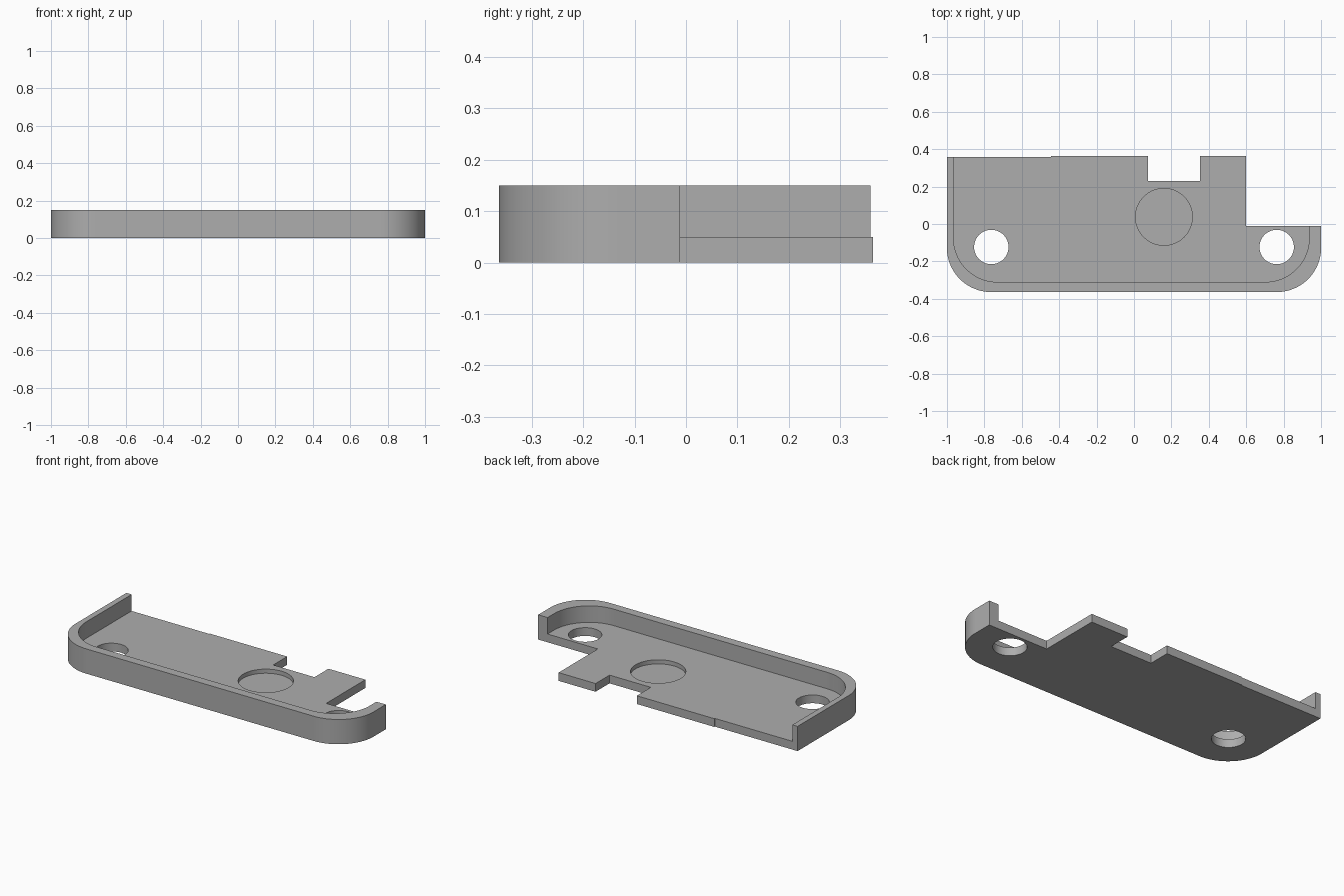
import bpy, bmesh, math
from mathutils import Vector

cube = bpy.data.objects.get("Cube")
if cube:
    bpy.data.objects.remove(cube, do_unlink=True)

grey = bpy.data.materials.new("plain grey")
grey.use_nodes = True
colour = (0.42, 0.42, 0.42, 1)
grey.diffuse_color = colour
grey.node_tree.nodes["Principled BSDF"].inputs["Base Color"].default_value = colour


def arc(cx, cy, r, start, end, steps=24):
    """Points along an arc, angles in degrees."""
    angles = [math.radians(start + (end - start) * i / steps) for i in range(steps + 1)]
    return [(cx + r * math.cos(a), cy + r * math.sin(a)) for a in angles]


def prism(name, outline, z0, z1):
    """Closed outline extruded from z0 to z1."""
    bm = bmesh.new()
    face = bm.faces.new([bm.verts.new((x, y, z0)) for x, y in outline])
    top = bmesh.ops.extrude_face_region(bm, geom=[face])["geom"]
    bmesh.ops.translate(bm, vec=Vector((0, 0, z1 - z0)),
                        verts=[v for v in top if isinstance(v, bmesh.types.BMVert)])
    bmesh.ops.recalc_face_normals(bm, faces=bm.faces)
    mesh = bpy.data.meshes.new(name)
    bm.to_mesh(mesh)
    bm.free()
    mesh.materials.append(grey)
    ob = bpy.data.objects.new(name, mesh)
    bpy.context.collection.objects.link(ob)
    return ob


def disc(name, x, y, r, z0, z1):
    return prism(name, arc(x, y, r, 0, 360, 64)[:-1], z0, z1)


# Tray body: rounded front corners, stepped and notched back edge
FLOOR, RIM = 0.05, 0.15
HOLE_X, HOLE_Y = 0.763, -0.123
BACK = 0.364
outline = arc(-HOLE_X, HOLE_Y, 0.2375, 180, 270) + arc(HOLE_X, HOLE_Y, 0.2375, 270, 360)
outline = [(max(-1, min(1, x)), max(-BACK, y - 0.0035)) for x, y in outline]
outline += [(1, -0.012), (0.6, -0.012), (0.6, BACK), (0.352, BACK), (0.352, 0.23),
            (0.075, 0.23), (0.075, BACK), (-0.445, BACK), (-0.445, 0.359), (-1, 0.359)]
tray = prism("tray", outline, 0, RIM)

# Pocket leaves a rim on three sides and stays open at the back
pocket = arc(-0.73, -0.075, 0.235, 180, 270) + arc(0.702, -0.075, 0.235, 270, 360)
pocket += [(0.937, 0.6), (-0.965, 0.6)]
cutters = [prism("pocket_cutter", pocket, FLOOR, 0.3)]

# Two through holes and a shallow round recess
for side, x in (("right", -HOLE_X), ("left", HOLE_X)):
    cutters.append(disc(side + "_hole_cutter", x, HOLE_Y, 0.092, -0.1, 0.1))
cutters.append(disc("recess_cutter", 0.16, 0.038, 0.152, 0.025, 0.1))

bpy.ops.object.select_all(action="DESELECT")
tray.select_set(True)
bpy.context.view_layer.objects.active = tray
for cutter in cutters:
    cutter.hide_render = True
    mod = tray.modifiers.new(cutter.name, "BOOLEAN")
    mod.operation, mod.solver, mod.object = "DIFFERENCE", "EXACT", cutter
    bpy.ops.object.modifier_apply(modifier=mod.name)
    bpy.data.objects.remove(cutter, do_unlink=True)

bpy.ops.object.shade_smooth_by_angle(angle=math.radians(30))
